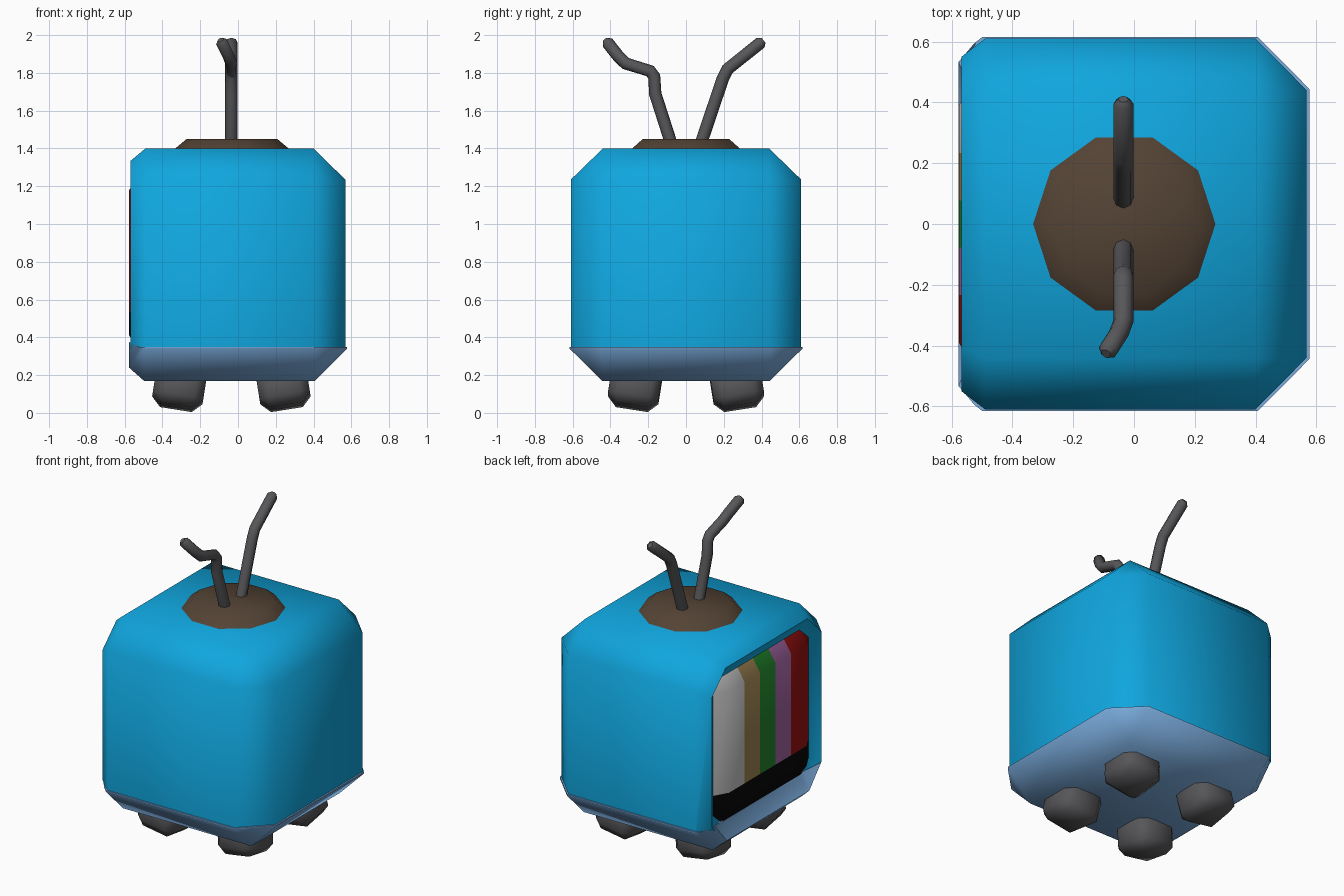
import bpy, bmesh, math
from mathutils import Vector

cube = bpy.data.objects.get("Cube")
if cube:
    bpy.data.objects.remove(cube, do_unlink=True)


def material(name, *rgb):
    m = bpy.data.materials.new(name)
    m.use_nodes = True
    m.diffuse_color = (*rgb, 1)
    m.node_tree.nodes["Principled BSDF"].inputs["Base Color"].default_value = (*rgb, 1)
    return m


blue = material("body blue", 0.005, 0.38, 0.73)
pale = material("pale blue", 0.2, 0.42, 0.74)
grey = material("dark grey", 0.095, 0.093, 0.1)
brown = material("brown", 0.088, 0.056, 0.035)
screen_colours = [
    material("bar white", 0.56, 0.56, 0.56),
    material("bar tan", 0.34, 0.23, 0.085),
    material("bar green", 0.016, 0.23, 0.025),
    material("bar purple", 0.35, 0.125, 0.35),
    material("bar red", 0.32, 0.005, 0.005),
    material("screen black", 0.002, 0.002, 0.002),
]


def finish(bm, name, mats, angle=60):
    bmesh.ops.recalc_face_normals(bm, faces=bm.faces)
    mesh = bpy.data.meshes.new(name)
    bm.to_mesh(mesh)
    bm.free()
    obj = bpy.data.objects.new(name, mesh)
    bpy.context.collection.objects.link(obj)
    for m in mats:
        mesh.materials.append(m)
    bpy.ops.object.select_all(action='DESELECT')
    obj.select_set(True)
    bpy.context.view_layer.objects.active = obj
    bpy.ops.object.shade_smooth_by_angle(angle=math.radians(angle))
    return obj


def octagon(x, y_side, y_top, z_low, z_high, bottom, top):
    """Chamfered rectangle standing across the x axis."""
    return [Vector((x, y, z)) for y, z in (
        (y_side, z_low), (y_side, z_high), (y_top, top), (-y_top, top),
        (-y_side, z_high), (-y_side, z_low), (-y_top, bottom), (y_top, bottom))]


def loft(rings, cap_start=True):
    bm = bmesh.new()
    loops = [[bm.verts.new(p) for p in ring] for ring in rings]
    for a, b in zip(loops, loops[1:]):
        for i in range(len(a)):
            j = (i + 1) % len(a)
            bm.faces.new((a[i], a[j], b[j], b[i]))
    bm.faces.new(loops[-1])
    if cap_start:
        bm.faces.new(loops[0])
    bmesh.ops.remove_doubles(bm, verts=bm.verts, dist=0.001)
    return bm


def cut(bm, point, normal, clear_outer=False):
    return bmesh.ops.bisect_plane(
        bm, geom=bm.verts[:] + bm.edges[:] + bm.faces[:], dist=0.0001,
        plane_co=point, plane_no=normal, clear_outer=clear_outer)["geom_cut"]


# Chamfered shell with a recess for the screen on the -x side
def shell():
    return loft([
        octagon(-0.525, 0.48, 0.39, 0.4, 1.18, 0.32, 1.26),
        octagon(-0.568, 0.55, 0.41, 0.37, 1.2, 0.24, 1.335),
        octagon(-0.49, 0.61, 0.44, 0.34, 1.235, 0.17, 1.4),
        octagon(0.4, 0.61, 0.44, 0.34, 1.235, 0.17, 1.4),
        octagon(0.568, 0.44, 0.44, 0.34, 1.235, 0.34, 1.235)])


# Blue upper body
bm = shell()
cut(bm, (0, 0, 0.342), (0, 0, -1), True)
finish(bm, "body", [blue])

# Pale base, slightly larger so that it forms a lip
bm = shell()
rim = cut(bm, (0, 0, 0.35), (0, 0, 1), True)
bmesh.ops.holes_fill(bm, edges=[e for e in rim if isinstance(e, bmesh.types.BMEdge)])
for v in bm.verts:
    if v.co.z > 0.345 and v.co.x < -0.55:
        v.co.z = 0.375
    v.co.x *= 1.016
    v.co.y *= 1.01
finish(bm, "base", [pale])

# Bulging screen with five colour bars above a black band
bm = loft([
    octagon(-0.525, 0.48, 0.39, 0.41, 1.18, 0.33, 1.26),
    octagon(-0.576, 0.39, 0.39, 0.41, 1.18, 0.41, 1.18)], cap_start=False)
bar = 0.78 / 5
for k in (-1.5, -0.5, 0.5, 1.5):
    cut(bm, (0, k * bar, 0), (0, 1, 0))
cut(bm, (0, 0, 0.535), (0, 0, 1))
for f in bm.faces:
    c = f.calc_center_median()
    index = math.floor((0.39 - c.y) / bar)
    f.material_index = 5 if c.z < 0.535 else min(4, max(0, index))
finish(bm, "screen", screen_colours)

# Ten-sided cap on top
bm = bmesh.new()
bmesh.ops.create_cone(bm, cap_ends=True, segments=10, radius1=0.3, radius2=0.24, depth=0.05)
first = min(math.atan2(v.co.y, v.co.x) % (math.pi / 5) for v in bm.verts)
for v in bm.verts:
    a = math.atan2(v.co.y, v.co.x) - first
    r = v.co.xy.length
    v.co = (r * math.cos(a) - 0.032, r * math.sin(a), v.co.z + 1.425)
finish(bm, "antenna_cap", [brown], 50)


# Antennas as swept tubes with rounded tips
def antenna(name, points):
    curve = bpy.data.curves.new(name, 'CURVE')
    curve.dimensions = '3D'
    curve.bevel_depth = 0.033
    curve.bevel_resolution = 2
    curve.use_fill_caps = True
    path = [Vector(p) for p in points]
    path.append(path[-1] + (path[-1] - path[-2]).normalized() * 0.02)
    spline = curve.splines.new('POLY')
    spline.points.add(len(path) - 1)
    for p, co in zip(spline.points, path):
        p.co = (*co, 1)
    spline.points[-1].radius = 0.5
    spline.use_smooth = True
    curve.materials.append(grey)
    bpy.context.collection.objects.link(bpy.data.objects.new(name, curve))


antenna("bent_antenna", [
    (-0.035, -0.07, 1.4), (-0.035, -0.163, 1.69), (-0.035, -0.168, 1.78),
    (-0.035, -0.19, 1.81), (-0.035, -0.32, 1.85), (-0.05, -0.36, 1.89),
    (-0.085, -0.415, 1.96)])
antenna("straight_antenna", [
    (-0.035, 0.07, 1.4), (-0.035, 0.195, 1.77), (-0.035, 0.22, 1.82),
    (-0.035, 0.395, 1.96)])

# Four chunky feet, splayed outwards
for sx, side in ((1, "left"), (-1, "right")):
    for sy, end in ((1, "back"), (-1, "front")):
        bm = bmesh.new()
        bmesh.ops.create_cube(bm, size=1)
        bmesh.ops.scale(bm, vec=(0.27, 0.27, 0.22), verts=bm.verts)
        bmesh.ops.bevel(bm, geom=bm.edges[:], offset=0.05, segments=1, affect='EDGES')
        foot = finish(bm, f"{end}_{side}_foot", [grey], 50)
        foot.location = (sx * 0.275 - 0.035, sy * 0.27, 0.138)
        foot.rotation_euler = (sy * math.radians(9), -sx * math.radians(9), 0)
